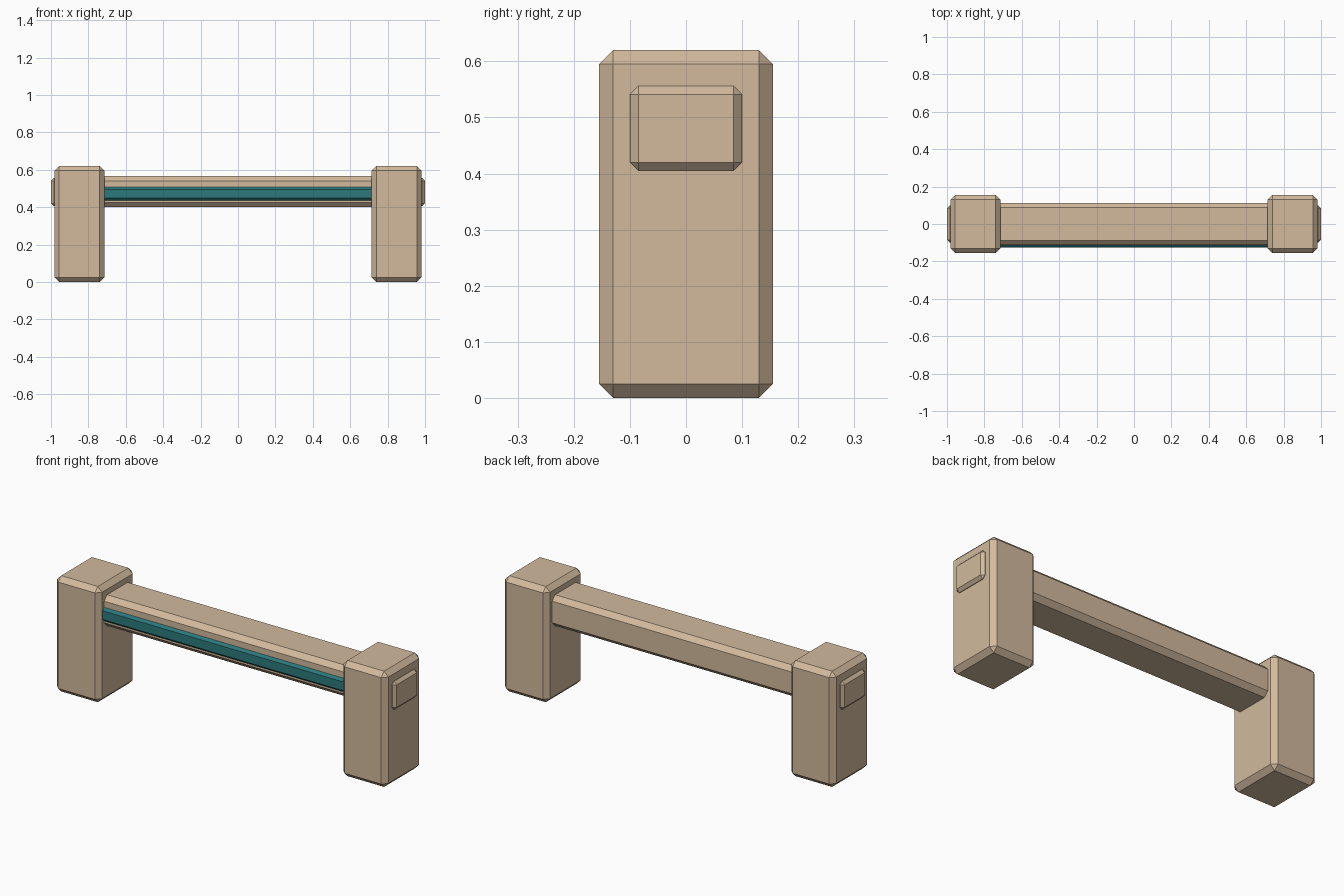
import bpy
import bmesh
from mathutils import Vector

cube = bpy.data.objects.get("Cube")
if cube:
    bpy.data.objects.remove(cube, do_unlink=True)


def make_material(name, color):
    mat = bpy.data.materials.new(name)
    mat.use_nodes = True
    mat.diffuse_color = color
    mat.node_tree.nodes["Principled BSDF"].inputs["Base Color"].default_value = color
    return mat


def chamfered_box(name, low, high, chamfer, mat):
    """Flat-shaded box between two corners with one-step chamfered edges."""
    low, high = Vector(low), Vector(high)
    size, centre = high - low, (low + high) / 2
    bm = bmesh.new()
    bmesh.ops.create_cube(bm, size=1)
    bmesh.ops.scale(bm, vec=size, verts=bm.verts)
    bmesh.ops.bevel(bm, geom=bm.edges[:], offset=chamfer, offset_type='OFFSET',
                    segments=1, affect='EDGES')
    mesh = bpy.data.meshes.new(name)
    bm.to_mesh(mesh)
    bm.free()
    mesh.materials.append(mat)
    obj = bpy.data.objects.new(name, mesh)
    obj.location = centre
    bpy.context.collection.objects.link(obj)
    return obj


stone = make_material("warm beige", (0.645, 0.49, 0.337, 1))
teal = make_material("deep teal", (0.025, 0.19, 0.205, 1))

# Posts with a raised plate on each outer side
for side, sign in (("left", 1), ("right", -1)):
    for part, inner, outer, half_y, bottom, top, chamfer in (
            ("post", 0.715, 0.982, 0.155, 0, 0.62, 0.025),
            ("end_plate", 0.94, 1.0, 0.1, 0.405, 0.556, 0.015)):
        x_low, x_high = sorted((sign * inner, sign * outer))
        chamfered_box(f"{side}_{part}", (x_low, -half_y, bottom),
                      (x_high, half_y, top), chamfer, stone)

# Cross beam, its ends buried in the posts
chamfered_box("cross_beam", (-0.8, -0.112, 0.4), (0.8, 0.112, 0.566), 0.025, stone)

# Coloured strip along the front of the beam
chamfered_box("front_strip", (-0.78, -0.125, 0.433), (0.78, -0.08, 0.51), 0.015, teal)
